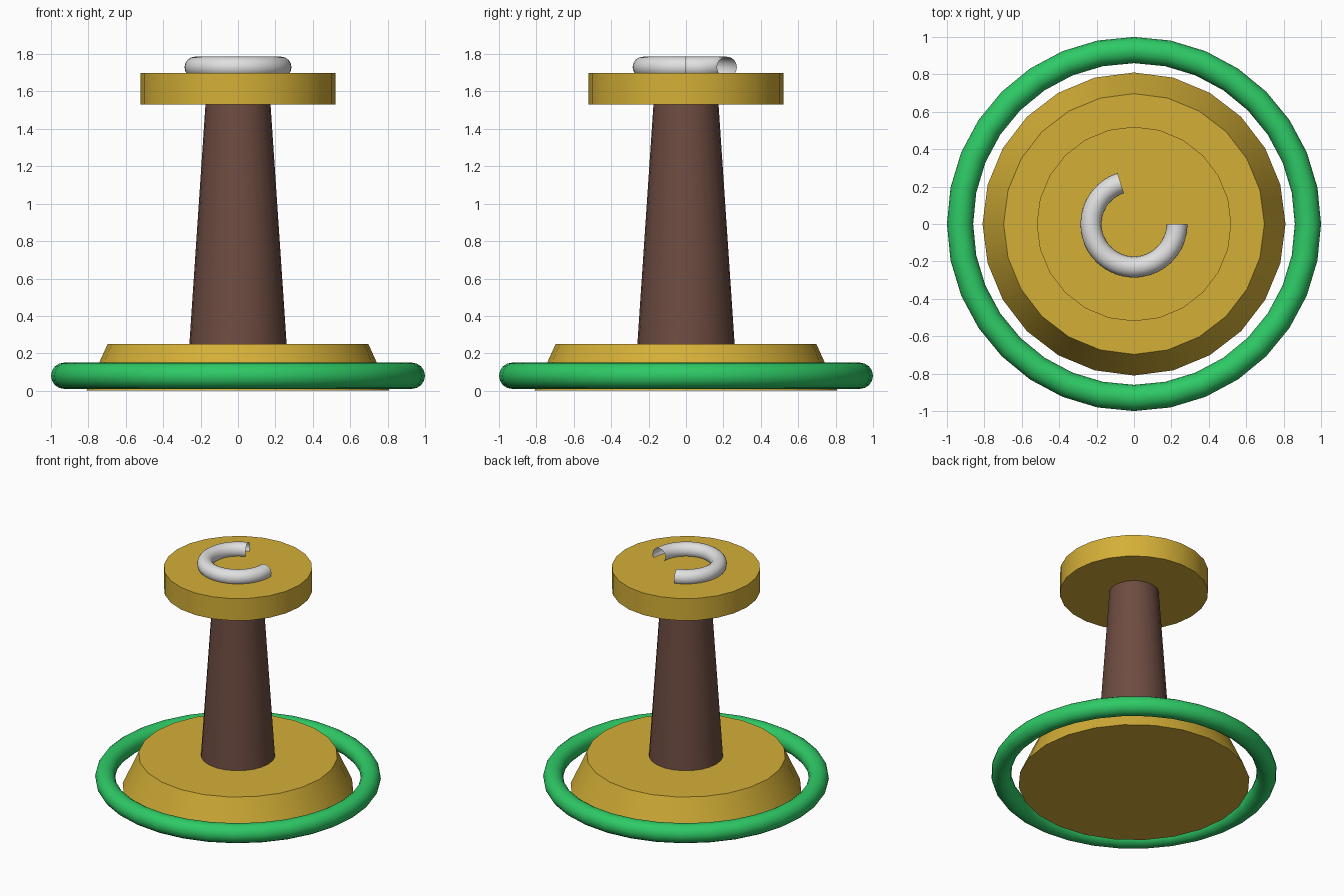
import bpy
import bmesh
from math import cos, sin, pi, radians

cube = bpy.data.objects.get("Cube")
if cube:
    bpy.data.objects.remove(cube, do_unlink=True)


def material(name, rgb):
    """Flat material from 0-255 display colour, converted to linear."""
    linear = [((c / 255 + 0.055) / 1.055) ** 2.4 for c in rgb] + [1.0]
    mat = bpy.data.materials.new(name)
    mat.use_nodes = True
    mat.diffuse_color = linear
    mat.node_tree.nodes["Principled BSDF"].inputs["Base Color"].default_value = linear
    return mat


def finish(name, bm, mat):
    """Turn a bmesh into a smooth object with sharp rims."""
    bmesh.ops.recalc_face_normals(bm, faces=bm.faces)
    mesh = bpy.data.meshes.new(name)
    bm.to_mesh(mesh)
    bm.free()
    mesh.materials.append(mat)
    obj = bpy.data.objects.new(name, mesh)
    bpy.context.collection.objects.link(obj)
    bpy.ops.object.select_all(action='DESELECT')
    obj.select_set(True)
    bpy.context.view_layer.objects.active = obj
    bpy.ops.object.shade_smooth_by_angle(angle=radians(40))
    return obj


def tapered_disc(name, r_low, r_high, z_low, z_high, mat, sides=24):
    bm = bmesh.new()
    bmesh.ops.create_cone(bm, cap_ends=True, segments=sides,
                          radius1=r_low, radius2=r_high, depth=z_high - z_low)
    # Put a corner exactly on the x axis
    bmesh.ops.translate(bm, verts=bm.verts, vec=(0, 0, (z_low + z_high) / 2))
    return finish(name, bm, mat)


def ring(name, radius, tube, z, mat, start=0.0, sweep=2 * pi, steps=32, sides=16):
    """Torus, or an open-ended arc of one when sweep is less than a full turn."""
    closed = sweep > 2 * pi - 0.001
    bm = bmesh.new()
    loops = []
    for i in range(steps if closed else steps + 1):
        a = start + sweep * i / steps
        loop = []
        for j in range(sides):
            b = 2 * pi * j / sides
            r = radius + tube * cos(b)
            loop.append(bm.verts.new((r * cos(a), r * sin(a), z + tube * sin(b))))
        loops.append(loop)
    for i in range(steps):
        near, far = loops[i], loops[(i + 1) % len(loops)]
        for j in range(sides):
            k = (j + 1) % sides
            bm.faces.new((near[j], far[j], far[k], near[k]))
    return finish(name, bm, mat)


gold = material("gold", (212, 175, 55))
brown = material("brown", (109, 76, 65))
green = material("green", (46, 202, 102))
silver = material("silver", (224, 224, 224))

# Pedestal
tapered_disc("base", 0.81, 0.697, 0.0, 0.25, gold)
tapered_disc("post", 0.26, 0.174, 0.25, 1.53, brown)
tapered_disc("top_plate", 0.52, 0.52, 1.53, 1.70, gold)

# Loose ring around the base
ring("base_ring", 0.93, 0.07, 0.08, green)

# Open hook lying on the top plate
ring("top_hook", 0.23, 0.056, 1.73, silver, start=radians(108), sweep=radians(252))
